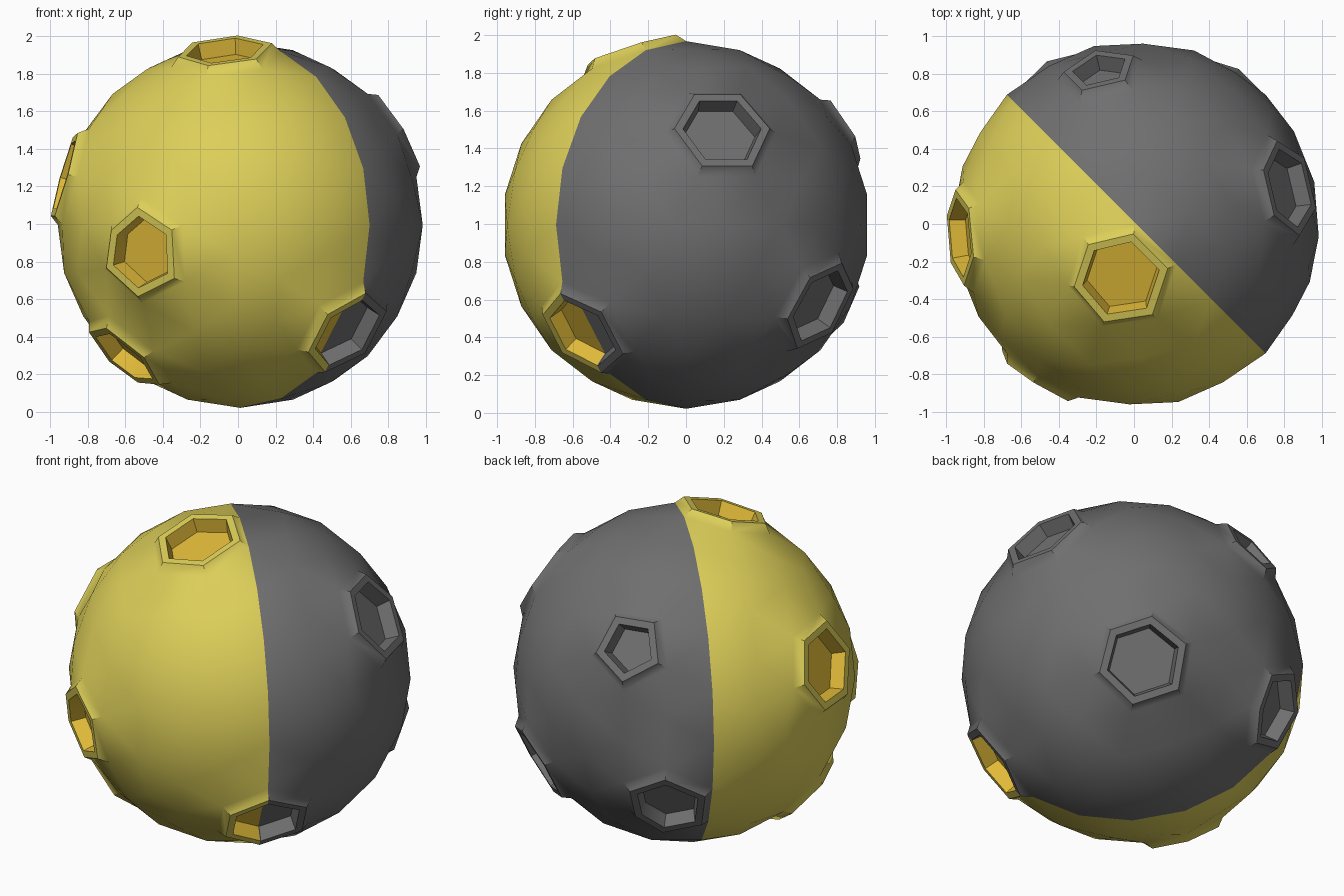
import bpy
import bmesh
from math import radians, cos, sin
from mathutils import Vector, Matrix

cube = bpy.data.objects.get("Cube")
if cube:
    bpy.data.objects.remove(cube, do_unlink=True)

RADIUS = 0.973
CENTER = Vector((0.012, 0, 0.995))
SPLIT = Vector((1, 1, 0)).normalized()   # grey half lies along this direction
YELLOW, GOLD, GREY = range(3)


def material(name, color):
    mat = bpy.data.materials.new(name)
    mat.use_nodes = True
    mat.diffuse_color = (*color, 1)
    mat.node_tree.nodes["Principled BSDF"].inputs["Base Color"].default_value = (*color, 1)
    return mat


def frame(a, b):
    """Orthonormal axes with the first along a and the second towards b."""
    a = a.normalized()
    b = (b - a * a.dot(b)).normalized()
    return Matrix((a, b, a.cross(b))).transposed()


def inset(bm, face, thickness, depth):
    """Inset one face, returning the new ring around it."""
    return bmesh.ops.inset_individual(
        bm, faces=[face], thickness=thickness, depth=depth,
        use_even_offset=True)["faces"]


def add_crater(bm, ring_center):
    """Raised, sloped rim around a sunken floor."""
    face = min(bm.faces, key=lambda f: (f.calc_center_median() - ring_center).length)
    inset(bm, face, 0.036, 0.05)
    inset(bm, face, 0.04, 0)
    walls = inset(bm, face, 0.015, -0.085)
    for f in [face, *walls]:
        f.material_index = GOLD


# Ball, turned so that a ring of edges follows the colour split
bm = bmesh.new()
bmesh.ops.create_icosphere(bm, subdivisions=3, radius=RADIUS)
corners = [v.co.copy() for v in bm.verts if len(v.link_edges) == 5]
first = max(corners, key=lambda c: c.z)
second = min(corners, key=lambda c: (c - first).length if c != first else 9)
turn = radians(45 - 63.435)
target = frame(SPLIT, Vector((cos(turn), sin(turn), 0)))
bm.transform((target @ frame(first, second).transposed()).to_4x4())

# Craters: each replaces the fan of triangles around the nearest vertex
directions = [
    (-0.08, -0.28, 0.93),    # top
    (-0.53, -0.81, -0.13),   # front
    (-0.94, -0.05, 0.27),    # right side
    (-0.62, -0.35, -0.67),   # lower right
    (0.56, -0.56, -0.58),    # lower front, on the split
    (0.83, 0.17, 0.50),      # left side
    (0.54, 0.71, -0.43),     # lower back left
    (-0.19, 0.83, 0.53),     # upper back
    (-0.52, 0.72, -0.42),    # lower back right
]
bm.verts.ensure_lookup_table()
picked = []
for d in directions:
    d = Vector(d).normalized()
    picked.append(max(bm.verts, key=lambda v: v.co.dot(d)))
ring_centers = []
for v in picked:
    ring = [e.other_vert(v).co for e in v.link_edges]
    ring_centers.append(sum(ring, Vector()) / len(ring))
bmesh.ops.dissolve_verts(bm, verts=picked)
bm.normal_update()
for c in ring_centers:
    add_crater(bm, c)

# Colour split through the middle
bmesh.ops.bisect_plane(bm, geom=[*bm.verts, *bm.edges, *bm.faces], dist=0.001,
                       plane_co=(0, 0, 0), plane_no=SPLIT)
for f in bm.faces:
    if f.calc_center_median().dot(SPLIT) > 0:
        f.material_index = GREY

bm.transform(Matrix.Translation(CENTER))
mesh = bpy.data.meshes.new("cratered_ball")
bm.to_mesh(mesh)
bm.free()
mesh.materials.append(material("yellow", (0.72, 0.62, 0.10)))
mesh.materials.append(material("gold", (0.75, 0.49, 0.04)))
mesh.materials.append(material("dark grey", (0.16, 0.16, 0.16)))

ball = bpy.data.objects.new("cratered_ball", mesh)
bpy.context.collection.objects.link(ball)
bpy.ops.object.select_all(action='DESELECT')
ball.select_set(True)
bpy.context.view_layer.objects.active = ball
bpy.ops.object.shade_smooth_by_angle(angle=radians(40))
